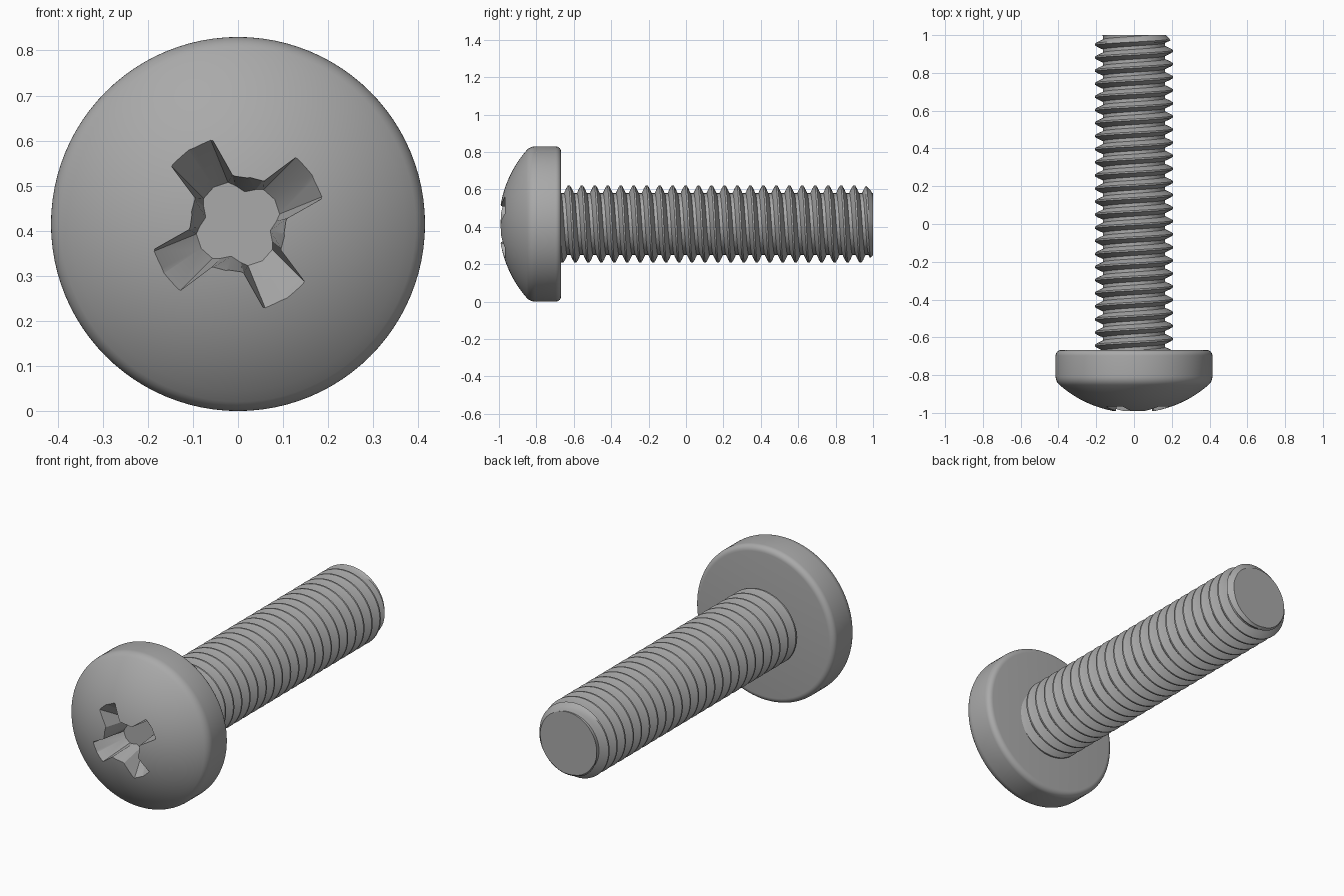
import bpy, bmesh
from math import sin, cos, asin, pi, radians, sqrt, tau
from mathutils import Vector

if "Cube" in bpy.data.objects:
    bpy.data.objects.remove(bpy.data.objects["Cube"])

CENTRE = 0.415          # height of the screw axis, equal to the head radius
BACK = -0.667           # underside of the head
STEPS = 96

steel = bpy.data.materials.new("grey_steel")
steel.use_nodes = True
steel.diffuse_color = (0.4, 0.4, 0.4, 1)
steel.node_tree.nodes["Principled BSDF"].inputs["Base Color"].default_value = (0.4, 0.4, 0.4, 1)


def polar(r, angle, y):
    """Point around the screw axis, angle measured from +x in the front plane."""
    return Vector((r * cos(angle), y, CENTRE + r * sin(angle)))


def make_object(name, bm):
    bmesh.ops.recalc_face_normals(bm, faces=bm.faces)
    mesh = bpy.data.meshes.new(name)
    bm.to_mesh(mesh)
    bm.free()
    mesh.materials.append(steel)
    obj = bpy.data.objects.new(name, mesh)
    bpy.context.collection.objects.link(obj)
    return obj


def select_only(obj):
    bpy.ops.object.select_all(action="DESELECT")
    obj.select_set(True)
    bpy.context.view_layer.objects.active = obj


# Pan head: spherical dome, rounded rim and rounded back edge
dome, rim, back = 0.6, 0.06, 0.03
rim_r = CENTRE - rim
rim_y = dome - 1 - sqrt((dome - rim) ** 2 - rim_r ** 2)
meet = asin(rim_r / (dome - rim))
profile = [(dome * sin(meet * i / 14), dome - 1 - dome * cos(meet * i / 14)) for i in range(15)]
for i in range(1, 7):
    a = meet + (pi / 2 - meet) * i / 6
    profile.append((rim_r + rim * sin(a), rim_y - rim * cos(a)))
for i in range(7):
    a = pi / 2 * i / 6
    profile.append((CENTRE - back + back * cos(a), BACK - back + back * sin(a)))
profile.append((0, BACK))

bm = bmesh.new()
verts = [bm.verts.new(polar(r, 0, y)) for r, y in profile]
edges = [bm.edges.new(pair) for pair in zip(verts, verts[1:])]
bmesh.ops.spin(bm, geom=verts + edges, cent=(0, 0, CENTRE), axis=(0, 1, 0),
               dvec=(0, 0, 0), angle=tau, steps=STEPS)
bmesh.ops.remove_doubles(bm, verts=bm.verts, dist=0.0002)
head = make_object("pan_head", bm)

# Tapered cross recess: (floor radius, floor angle, mouth radius, mouth angle)
wing = [(0.095, -20, 0.198, -15.5), (0.098, 0, 0.2, 0), (0.095, 20, 0.198, 15.5),
        (0.086, 29, 0.107, 27), (0.073, 45, 0.1, 45), (0.086, 61, 0.107, 63)]
floor_y, mouth_y = -0.84, -0.97
bm = bmesh.new()
floor_ring, outer_ring = [], []
for k in range(4):
    turn = radians(33.5 + 90 * k)
    for fr, fa, mr, ma in wing:
        low = polar(fr, turn + radians(fa), floor_y)
        high = polar(mr, turn + radians(ma), mouth_y)
        floor_ring.append(bm.verts.new(low))
        outer_ring.append(bm.verts.new(low.lerp(high, 1.5)))
n = len(floor_ring)
for i in range(n):
    j = (i + 1) % n
    bm.faces.new((floor_ring[i], floor_ring[j], outer_ring[j], outer_ring[i]))
bm.faces.new(floor_ring)
bm.faces.new(outer_ring)
cutter = make_object("recess_cutter", bm)
cutter.hide_render = True

cut = head.modifiers.new("recess", "BOOLEAN")
cut.operation = "DIFFERENCE"
cut.solver = "EXACT"
cut.object = cutter
select_only(head)
bpy.ops.object.modifier_apply(modifier=cut.name)
bpy.data.objects.remove(cutter)

# Threaded shank: right-handed helix with flat crests and roots
pitch, crest, root, tip = 0.0693, 0.207, 0.165, 0.168
first_crest = -0.626
tooth = [(-1 / 16, 1), (1 / 16, 1), (3 / 16, 2 / 3), (9 / 32, 1 / 3), (3 / 8, 0),
         (5 / 8, 0), (23 / 32, 1 / 3), (13 / 16, 2 / 3), (15 / 16, 1)]
per_turn = 64
bm = bmesh.new()
previous = None
for i in range(-3 * per_turn, 26 * per_turn):
    phi = tau * i / per_turn
    row = []
    for offset, height in tooth:
        y = first_crest + pitch * (i / per_turn + offset)
        r = root + (crest - root) * height
        r = min(r, tip + max(0, 1 - y))      # chamfered end
        row.append(bm.verts.new(polar(r, pi / 2 - phi, y)))
    if previous:
        for j in range(len(tooth) - 1):
            bm.faces.new((previous[j], previous[j + 1], row[j + 1], row[j]))
    previous = row
bmesh.ops.remove_doubles(bm, verts=bm.verts, dist=0.0001)

# Trim both ends square and cap them
for end, direction in ((1, 1), (BACK - 0.01, -1)):
    result = bmesh.ops.bisect_plane(bm, geom=bm.verts[:] + bm.edges[:] + bm.faces[:],
                                    plane_co=(0, end, 0), plane_no=(0, direction, 0),
                                    clear_outer=True)
    rim_edges = [e for e in result["geom_cut"] if isinstance(e, bmesh.types.BMEdge)]
    bmesh.ops.holes_fill(bm, edges=rim_edges, sides=0)
shank = make_object("threaded_shank", bm)

for obj in (head, shank):
    select_only(obj)
    bpy.ops.object.shade_smooth_by_angle(angle=radians(30))
